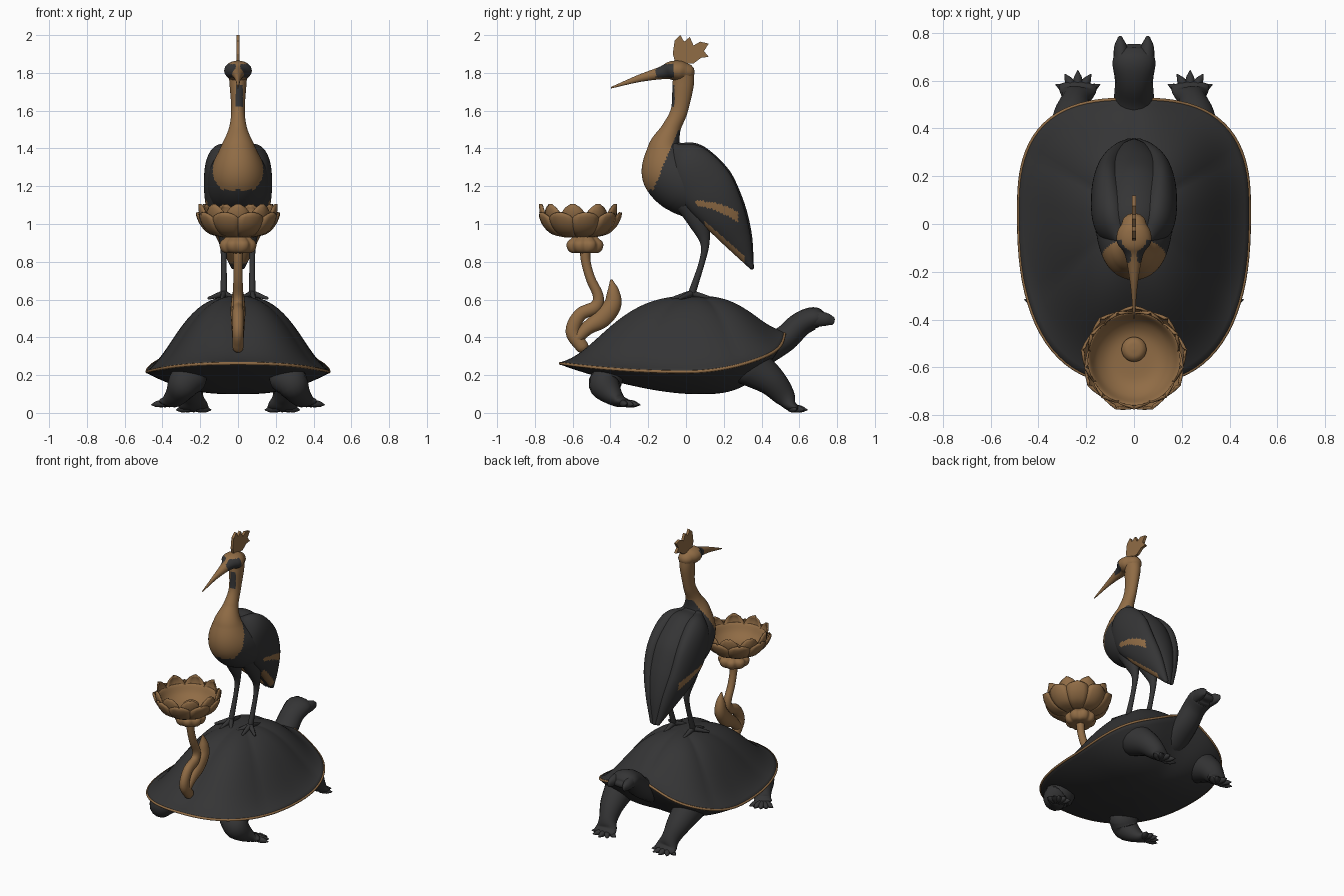
import bpy, bmesh, math
from mathutils import Vector

if "Cube" in bpy.data.objects:
    bpy.data.objects.remove(bpy.data.objects["Cube"])


def material(name, color):
    m = bpy.data.materials.new(name)
    m.use_nodes = True
    m.diffuse_color = (*color, 1)
    m.node_tree.nodes["Principled BSDF"].inputs["Base Color"].default_value = (*color, 1)
    return m


MATS = [material("dark_iron", (.035, .035, .036)), material("bronze", (.28, .15, .06))]
DARK, BRONZE = 0, 1


def grid(name, rows, paint=DARK, wrap=True, smooth=True):
    """Skin a list of equal rows of points; paint is an index or a rule on the face centre."""
    bm = bmesh.new()
    vs = [[bm.verts.new(p) for p in row] for row in rows]
    n = len(vs[0])
    for a, b in zip(vs, vs[1:]):
        for i in range(n if wrap else n - 1):
            j = (i + 1) % n
            bm.faces.new((a[i], a[j], b[j], b[i]))
    if wrap:
        bm.faces.new(vs[0][::-1])
        bm.faces.new(vs[-1])
    bmesh.ops.recalc_face_normals(bm, faces=bm.faces)
    for f in bm.faces:
        f.smooth = smooth
        f.material_index = paint(f.calc_center_median()) if callable(paint) else paint
    me = bpy.data.meshes.new(name)
    bm.to_mesh(me)
    bm.free()
    for m in MATS:
        me.materials.append(m)
    ob = bpy.data.objects.new(name, me)
    bpy.context.collection.objects.link(ob)
    return ob


def spline(pts, steps):
    """Catmull-Rom samples through tuples of any length."""
    p = [Vector(q) for q in pts]
    p = [2 * p[0] - p[1]] + p + [2 * p[-1] - p[-2]]
    out = []
    for a, b, c, d in zip(p, p[1:], p[2:], p[3:]):
        for k in range(steps):
            t = k / steps
            out.append(b + (c - a) * t / 2 + (2 * a - 5 * b + 4 * c - d) * t * t / 2
                       + (3 * b - a - 3 * c + d) * t ** 3 / 2)
    return out + [p[-2]]


def tube(name, pts, paint=DARK, sides=16, steps=5):
    """Round-ended limb through (x, y, z, half width, half height) stations."""
    s = spline(pts, steps)
    path = [Vector(q[:3]) for q in s]
    rows = []
    for i, q in enumerate(s):
        t = (path[min(i + 1, len(s) - 1)] - path[max(i - 1, 0)]).normalized()
        u = (Vector((1, 0, 0)) - t * t.x).normalized()
        v = t.cross(u)
        w, h = max(q[3], .002), max(q[4], .002)
        ends = [(0, 0)]
        if i == 0:
            ends = [(-a, a) for a in (1.4, 1, .5)] + ends
        if i == len(s) - 1:
            ends += [(a, a) for a in (.5, 1, 1.4)]
        for a, b in ends:
            c = path[i] + t * math.sin(a) * min(w, h)
            k = math.cos(b)
            rows.append([c + u * w * k * math.cos(g) + v * h * k * math.sin(g)
                         for g in (math.tau * j / sides for j in range(sides))])
    return grid(name, rows, paint)


def lathe(name, profile, y0, paint, lobes=0, depth=0):
    rows = []
    for r, z in spline(profile, 4):
        ring = [(max(r, .001) * (1 - depth * abs(math.cos(lobes * a / 2)) ** 4), a)
                for a in (math.tau * j / 64 for j in range(64))]
        rows.append([(q * math.sin(a), y0 + q * math.cos(a), z) for q, a in ring])
    return grid(name, rows, paint)


def flip(pts, side):
    return [(p[0] * side, *p[1:]) for p in pts]


# Turtle shell: flared dome and shallow belly sharing one wavy outline
def outline(t, s=1):
    c, d = math.cos(t), math.sin(t)
    n = 2.75 if d > 0 else 2.5
    k = (abs(c) ** n + abs(d) ** n) ** (-1 / n)
    return .485 * s * k * c, .05 + s * k * d * (.475 if d > 0 else .72)


def rim_height(t):
    x, y = outline(t)
    arch = .09 * math.exp(-(x / .2) ** 2) if y > .3 else 0
    return .222 + (.45 if y > 0 else .1) * y * y + arch


def shell_row(s, top):
    row = []
    for j in range(96):
        t = math.tau * j / 96
        x, y = outline(t, s)
        r, d = rim_height(t), math.sin(t)
        if top:
            ribs = .09 * s * s * (1 - s) * (abs(math.cos(3 * t)) * 2 - 1)
            z = r + (.62 - r) * (1 - s ** 2.3 - .17 * math.sin(math.pi * s ** 3)) + ribs
        else:
            z = r - .01 * s - (r - .1) * (1 - s ** (2.3 + .7 * d))
        row.append((x, y, z))
    return row


levels = [max(i / 24, .01) for i in range(25)]
grid("turtle_shell", [shell_row(s, True) for s in levels]
     + [shell_row(s, False) for s in reversed(levels)])

# Bronze edge around the shell
curve = bpy.data.curves.new("shell_rim", "CURVE")
curve.dimensions = "3D"
curve.bevel_depth = .008
curve.bevel_resolution = 2
line = curve.splines.new("POLY")
line.points.add(95)
for j, p in enumerate(line.points):
    t = math.tau * j / 96
    p.co = (*outline(t, .994), rim_height(t) - .005, 1)
line.use_cyclic_u = True
curve.materials.append(MATS[BRONZE])
bpy.context.collection.objects.link(bpy.data.objects.new("shell_rim", curve))

# Turtle head and neck
tube("turtle_head", [(0, .38, .31, .1, .08), (0, .52, .39, .085, .07), (0, .6, .465, .08, .065),
                     (0, .67, .5, .09, .06), (0, .71, .497, .082, .047), (0, .73, .489, .065, .025)])

for side, word in ((1, "left"), (-1, "right")):
    tube(word + "_turtle_snout", flip([(.05, .67, .5, .035, .045), (.056, .74, .495, .028, .035),
                                       (.058, .775, .487, .012, .022)], side))
    # Turtle legs with splayed claws
    tube(word + "_front_leg", flip([(.27, .34, .25, .1, .11), (.26, .45, .17, .08, .08),
                                    (.245, .52, .09, .06, .058), (.237, .55, .045, .075, .035),
                                    (.235, .575, .028, .08, .022)], side))
    tube(word + "_rear_leg", flip([(.26, -.41, .19, .1, .08), (.29, -.43, .15, .085, .085),
                                   (.32, -.395, .1, .065, .06), (.35, -.355, .065, .055, .035),
                                   (.37, -.33, .058, .06, .022)], side))
    for k in range(-2, 3):
        for foot, (x, y, z), turn, fan in (("front", (.235, .54, .028), 0, .56),
                                           ("rear", (.36, -.345, .055), .45, .42)):
            dx, dy = math.sin(k * fan + turn), math.cos(k * fan + turn)
            tube(f"{word}_{foot}_claw", flip([(x + dx * r, y + dy * r, z - r * .12, w, w) for r, w in
                                              ((.03, .02), (.07, .018), (.1, .004))], side), sides=8, steps=3)

    # Bird legs and toes
    tube(word + "_bird_leg", flip([(.07, .03, 1.12, .06, .09), (.075, .07, 1.01, .045, .057),
                                   (.075, .1, .9, .022, .025), (.075, .085, .8, .015, .016),
                                   (.075, .03, .63, .018, .02)], side))
    for a in (-.6, .1, .9, math.pi):
        tube(word + "_bird_toe", flip([(.075 + r * math.sin(a), .03 - r * math.cos(a), .632 - r * .25, w, w)
                                       for r, w in ((0, .018), (.05, .014), (.1, .008))], side), sides=8, steps=3)

    # Folded wing with a bronze band and trailing edge
    def wing_paint(c):
        middle = 1.11 - .35 * (c.y - .06) + .015 * math.sin((c.y - .06) * 14)
        width = .012 + .07 * (c.y - .05)
        band = abs(c.z - middle) < width and .05 < c.y < .275 and abs(c.x) > .1
        edge = c.z < 1.05 - .88 * (c.y - .06) and .1 < c.y < .31
        return BRONZE if band or edge else DARK

    tube(word + "_wing", flip([(.055, -.06, 1.395, .03, .035), (.095, .015, 1.325, .07, .113),
                               (.11, .105, 1.195, .07, .145), (.1, .192, 1.06, .06, .12),
                               (.06, .272, .92, .045, .075), (.02, .345, .775, .018, .014)], side),
         wing_paint, 72, 20)

# Rounded back joining the wings down to the tail
tube("bird_back", [(0, -.055, 1.4, .06, .04), (0, .015, 1.335, .125, .112), (0, .11, 1.2, .15, .146),
                   (0, .205, 1.07, .13, .115), (0, .285, .93, .08, .068), (0, .348, .77, .016, .012)],
     sides=32, steps=8)


# Bird body and neck with a bronze breast
def body_paint(c):
    throat = 1.62 < c.z < 1.735 and -.012 < c.x < .026 and c.y < -.03
    breast = c.z > 1.18 and c.y < -.04 - (1.5 - c.z) * .42
    return BRONZE if (breast or c.z > 1.5) and not throat else DARK


tube("bird_body", [(0, -.012, 1.8, .05, .055), (0, -.016, 1.73, .044, .056), (0, -.036, 1.6, .036, .045),
                   (0, -.08, 1.5, .05, .052), (0, -.11, 1.4, .095, .095), (0, -.08, 1.29, .145, .165),
                   (0, .025, 1.195, .16, .168), (0, .13, 1.09, .12, .11), (0, .22, .97, .07, .06),
                   (0, .32, .83, .03, .02)], body_paint, 72, 20)


# Bird head with dark eye mask and long beak
def head_paint(c):
    return DARK if -.16 < c.y < -.065 and 1.775 < c.z < 1.847 and abs(c.x) > .012 else BRONZE


tube("bird_head", [(0, 0, 1.805, .052, .046), (0, -.035, 1.81, .07, .054), (0, -.08, 1.812, .07, .049),
                   (0, -.13, 1.8, .038, .034), (0, -.25, 1.77, .016, .019), (0, -.395, 1.722, .003, .004)],
     head_paint, 48, 14)

# Crest cut from a flat plate
crest = [(-.055, 1.85), (-.07, 1.9), (-.06, 1.97), (-.03, 2), (-.01, 1.965), (.02, 1.99), (.04, 1.945),
         (.075, 1.965), (.12, 1.955), (.095, 1.915), (.12, 1.885), (.08, 1.88), (.04, 1.85)]
grid("bird_crest", [[(x, y, z) for y, z in crest] for x in (-.009, .009)], BRONZE, smooth=False)

# Flower stem and curling leaf
tube("flower_stem", [(0, -.55, .35, .03, .035), (0, -.6, .43, .03, .038), (0, -.56, .52, .03, .035),
                     (0, -.48, .56, .028, .034), (0, -.465, .62, .026, .028), (0, -.505, .71, .025, .025),
                     (0, -.53, .8, .025, .025), (0, -.535, .88, .03, .03)], BRONZE)
tube("flower_leaf", [(0, -.58, .39, .03, .03), (0, -.52, .45, .034, .037), (0, -.445, .5, .038, .05),
                     (0, -.39, .57, .038, .047), (0, -.385, .64, .028, .033), (0, -.395, .7, .006, .008)], BRONZE)

# Flower base, cup and seed head
FY = -.565
lathe("flower_base", [(.02, .845), (.075, .848), (.098, .87), (.1, .9), (.075, .925), (.05, .95)],
      FY + .03, BRONZE, 8, .12)
lathe("flower_cup", [(.01, .932), (.11, .938), (.17, .98), (.195, 1.04), (.185, 1.04), (.155, .99),
                     (.1, .955), (.01, .95)], FY, BRONZE)
lathe("seed_head", [(.045, .945), (.052, .97), (.035, .99), (.005, .995)], FY + .04, BRONZE)

# Two rings of pointed petals wrapped around the cup
for ring, (count, grow, lift) in enumerate(((9, 1, 0), (9, .94, .022))):
    profile = spline([(.08, .933), (.15, .95), (.195, .99), (.218, 1.035), (.222, 1.06 + lift)], 3)
    for k in range(count):
        mid = math.tau * (k + ring / 2) / count
        rows = []
        for i, (r, z) in enumerate(profile):
            v = i / (len(profile) - 1)
            half = .42 * max(1 - v ** 4, .03) ** .6
            rows.append([(grow * r * (1 - .06 * abs(q)) * math.sin(mid + q * half),
                          FY + grow * r * (1 - .06 * abs(q)) * math.cos(mid + q * half), z + lift * v)
                         for q in (-1, -.5, 0, .5, 1)])
        petal = grid("flower_petal", rows, BRONZE, wrap=False)
        thick = petal.modifiers.new("thickness", "SOLIDIFY")
        thick.thickness = .008
        thick.offset = 0
